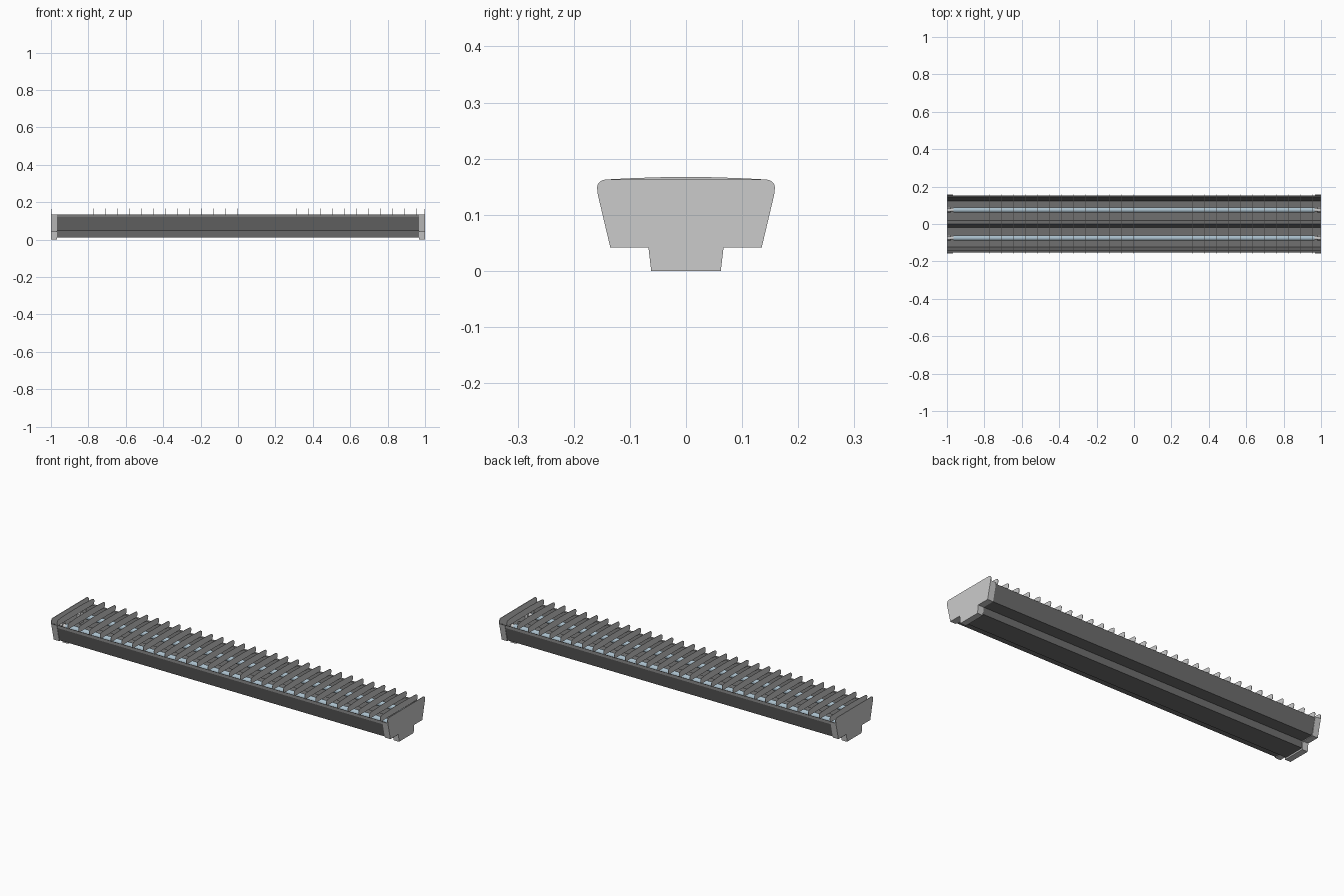
import bpy, bmesh, math
from mathutils import Matrix

if "Cube" in bpy.data.objects:
    bpy.data.objects.remove(bpy.data.objects["Cube"])


def make_material(name, r, g, b):
    mat = bpy.data.materials.new(name)
    mat.diffuse_color = (r, g, b, 1)
    mat.use_nodes = True
    mat.node_tree.nodes["Principled BSDF"].inputs["Base Color"].default_value = mat.diffuse_color
    return mat


glass = make_material("tube_glass", 0.4, 0.52, 0.6)
dark = make_material("dark_body", 0.16, 0.16, 0.16)
grey = make_material("mid_grey", 0.55, 0.55, 0.55)


def mirrored(half):
    """Close a half profile (y >= 0) by reflecting it across y = 0."""
    return half + [(-y, z) for y, z in reversed(half) if y > 1e-6]


def finish(name, bm, material, smooth=False):
    mesh = bpy.data.meshes.new(name)
    for f in bm.faces:
        f.smooth = smooth and len(f.verts) == 4
    bm.to_mesh(mesh)
    bm.free()
    mesh.materials.append(material)
    obj = bpy.data.objects.new(name, mesh)
    bpy.context.collection.objects.link(obj)
    return obj


def prism(name, profile, x0, x1, material):
    """Extrude a closed (y, z) profile along x."""
    bm = bmesh.new()
    face = bm.faces.new([bm.verts.new((x0, y, z)) for y, z in profile])
    ext = bmesh.ops.extrude_face_region(bm, geom=[face])
    moved = [g for g in ext["geom"] if isinstance(g, bmesh.types.BMVert)]
    bmesh.ops.translate(bm, verts=moved, vec=(x1 - x0, 0, 0))
    bmesh.ops.recalc_face_normals(bm, faces=bm.faces)
    return finish(name, bm, material)


def rod(name, y, z, radius, x0, x1, material):
    """Round bar along x."""
    bm = bmesh.new()
    m = Matrix.Translation(((x0 + x1) / 2, y, z)) @ Matrix.Rotation(math.pi / 2, 4, "Y")
    bmesh.ops.create_cone(bm, cap_ends=True, segments=20, radius1=radius,
                          radius2=radius, depth=abs(x1 - x0), matrix=m)
    return finish(name, bm, material, smooth=True)


# Trough with mounting channel below and ridged reflector inside
trough = mirrored([(0, 0.01), (0.058, 0.01), (0.063, 0.045), (0.131, 0.045),
                   (0.153, 0.12), (0.149, 0.133), (0.142, 0.13), (0.124, 0.056),
                   (0.018, 0.056), (0, 0.09)])
prism("trough_body", trough, -0.996, 0.996, dark)

# Rounded top corner and shallow crown shared by end plates and louvre blades
corner = [(0.144 + 0.0145 * math.cos(a), 0.148 + 0.0145 * math.sin(a))
          for a in (math.radians(18 * i) for i in range(6))]
crown = [(0.13, 0.1635), (0.1, 0.165), (0.05, 0.1668), (0, 0.167)]

# End caps: thin full plate with a wrap-around lip
plate = mirrored([(0.062, 0), (0.067, 0.042), (0.135, 0.042), (0.157, 0.135)]
                 + corner + [(0, 0.1628)])
lip_outer = [(0, 0), (0.062, 0), (0.067, 0.042), (0.135, 0.042), (0.157, 0.135)]
lip_inner = [(0.153, 0.135), (0.132, 0.046), (0.063, 0.046), (0.058, 0.008), (0, 0.008)]
for s, side in ((-1, "left"), (1, "right")):
    prism(side + "_end_plate", plate, s * 0.9965, s, grey)
    for m, half in ((1, "back"), (-1, "front")):
        prism(f"{side}_{half}_end_lip", [(m * y, z) for y, z in lip_outer + lip_inner],
              s * 0.967, s * 0.9965, grey)

# Cross louvre blades
blade = mirrored([(0.148, 0.131), (0.156, 0.135)] + corner + crown)
for i in range(31):
    x = -0.965 + i * 0.064
    prism(f"louvre_blade_{i + 1}", blade, x - 0.001, x + 0.001, grey)

# Tubes with end ferrules and sockets
for y, row in ((-0.075, "front"), (0.075, "back")):
    rod(row + "_tube", y, 0.098, 0.0145, -0.965, 0.965, glass)
    for s, side in ((-1, "left"), (1, "right")):
        rod(f"{row}_{side}_ferrule", y, 0.098, 0.011, s * 0.965, s * 0.982, grey)
        sock = [(y - 0.017, 0.056), (y + 0.017, 0.056), (y + 0.017, 0.105),
                (y + 0.009, 0.116), (y - 0.009, 0.116), (y - 0.017, 0.105)]
        prism(f"{row}_{side}_socket", sock, s * 0.982, s * 0.9965, grey)
